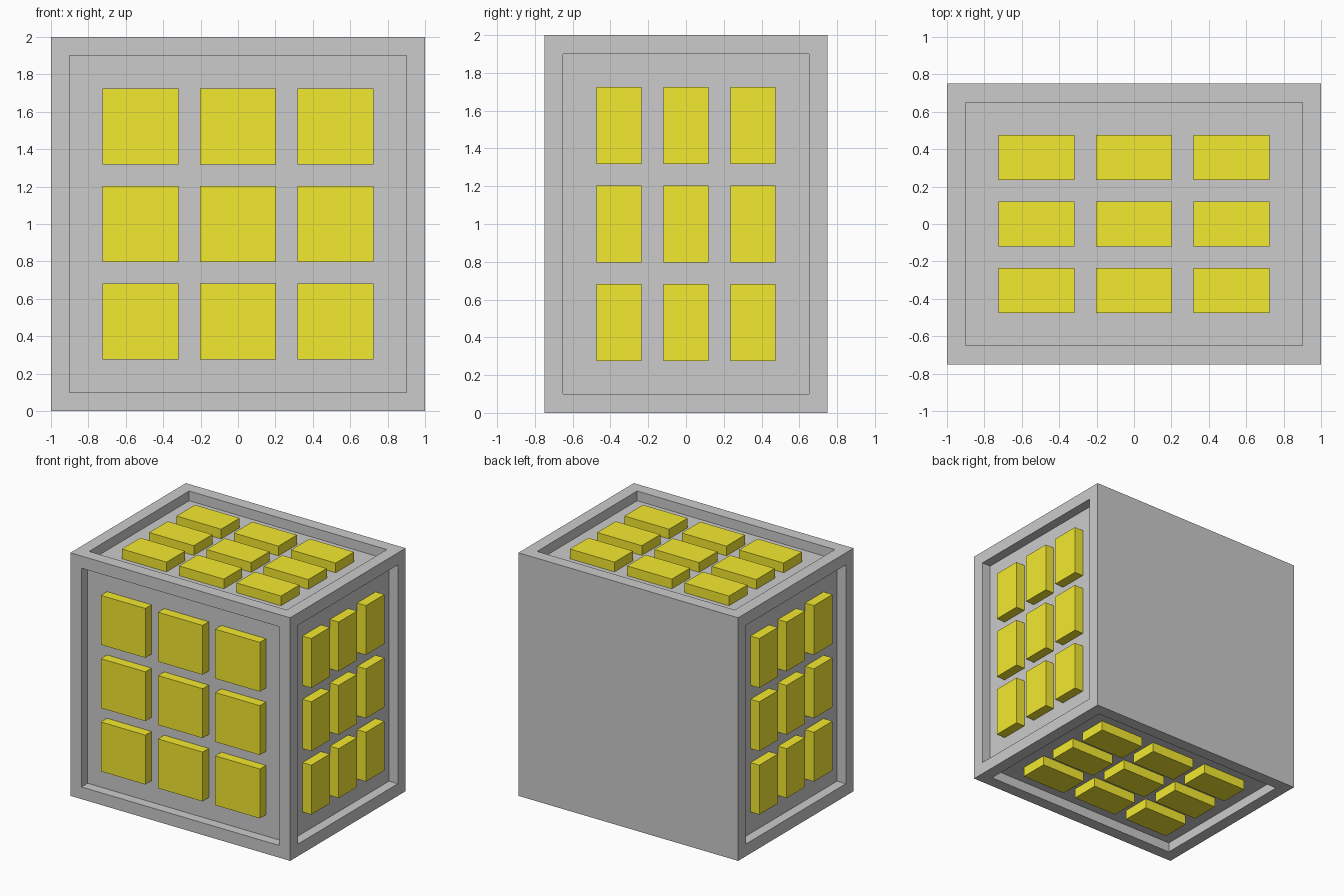
import bpy
import bmesh
from mathutils import Vector

if "Cube" in bpy.data.objects:
    bpy.data.objects.remove(bpy.data.objects["Cube"])

SIZE = Vector((2.0, 1.5, 2.0))
CENTRE = Vector((0, 0, 1))
RIM, DEPTH = 0.10, 0.08
# tile size and spacing along each axis
TILE = Vector((0.406, 0.24, 0.406))
PITCH = Vector((0.521, 0.355, 0.521))

yellow = bpy.data.materials.new("yellow")
yellow.diffuse_color = (0.9, 0.82, 0.03, 1)
yellow.use_nodes = True
yellow.node_tree.nodes["Principled BSDF"].inputs["Base Color"].default_value = yellow.diffuse_color


def add_object(name, bm, material=None):
    mesh = bpy.data.meshes.new(name)
    bm.to_mesh(mesh)
    bm.free()
    obj = bpy.data.objects.new(name, mesh)
    bpy.context.collection.objects.link(obj)
    if material:
        mesh.materials.append(material)
    return obj


def box(size, centre):
    bm = bmesh.new()
    bmesh.ops.create_cube(bm, size=1)
    bmesh.ops.scale(bm, vec=size, verts=bm.verts)
    bmesh.ops.translate(bm, vec=centre, verts=bm.verts)
    return bm


# Case: recessed panel on every side except the plain back
bm = box(SIZE, CENTRE)
bm.normal_update()
panels = [f for f in bm.faces if f.normal.y < 0.5]
bmesh.ops.inset_individual(bm, faces=panels, thickness=RIM, depth=0, use_even_offset=True)
bm.normal_update()
bmesh.ops.inset_individual(bm, faces=panels, thickness=0, depth=-DEPTH, use_even_offset=True)
add_object("case", bm)

# Tiles: a 3 x 3 grid in each recess, flush with the rim
SIDES = {"front": (1, -1), "right": (0, 1), "left": (0, -1), "top": (2, 1), "bottom": (2, -1)}
for side, (axis, sign) in SIDES.items():
    u, v = [a for a in range(3) if a != axis]
    for i in (-1, 0, 1):
        for j in (-1, 0, 1):
            size = TILE.copy()
            size[axis] = DEPTH
            pos = CENTRE.copy()
            pos[axis] += sign * (SIZE[axis] - DEPTH) / 2
            pos[u] += i * PITCH[u]
            pos[v] += j * PITCH[v]
            add_object(f"{side}_tile_{i + 2}_{j + 2}", box(size, pos), yellow)
